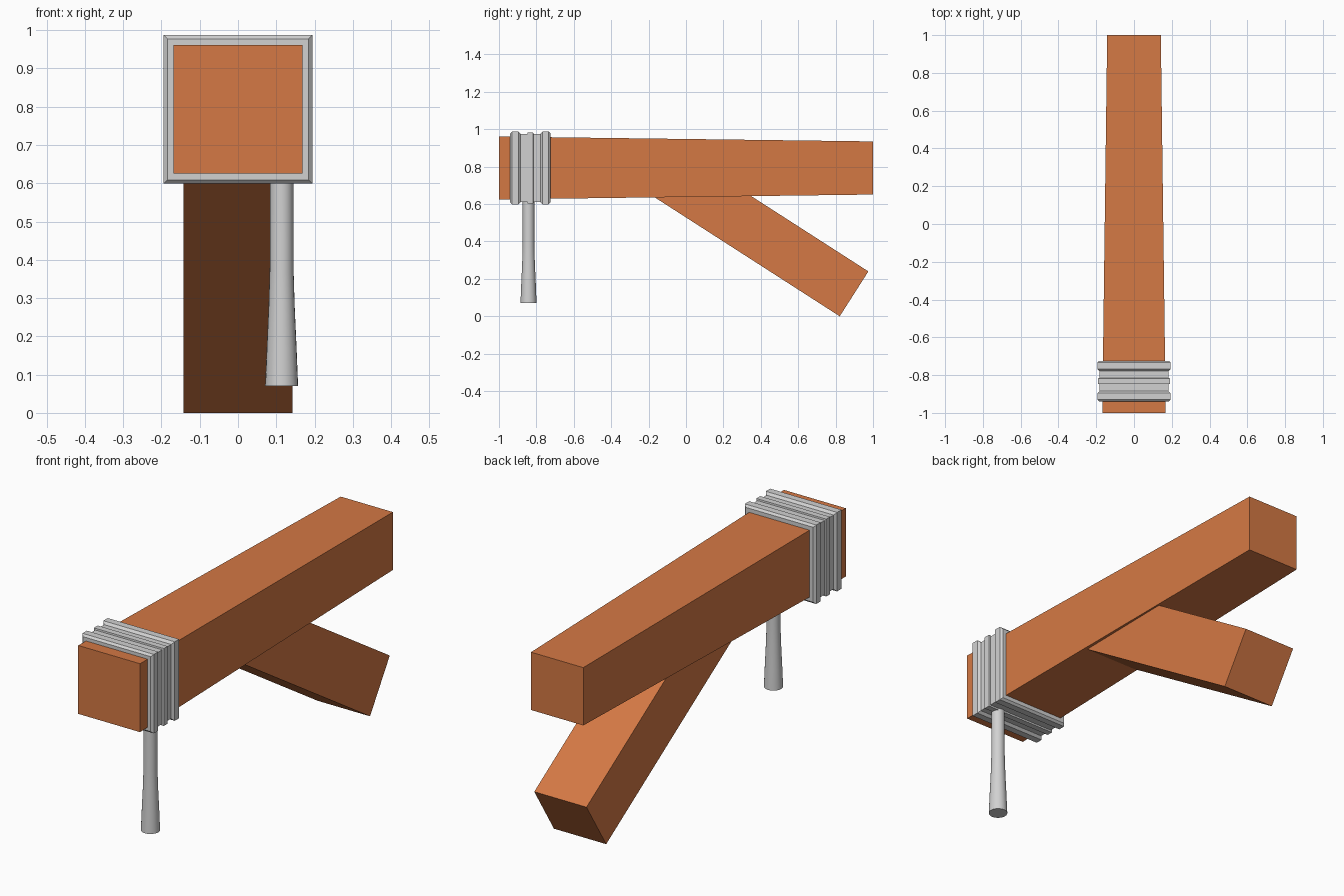
import bpy, bmesh, math

if "Cube" in bpy.data.objects:
    bpy.data.objects.remove(bpy.data.objects["Cube"])


def material(name, rgb):
    m = bpy.data.materials.new(name)
    m.diffuse_color = (*rgb, 1)
    m.use_nodes = True
    m.node_tree.nodes["Principled BSDF"].inputs["Base Color"].default_value = m.diffuse_color
    return m


WOOD = material("orange_wood", (0.66, 0.19, 0.058))
STEEL = material("light_grey_metal", (0.64, 0.64, 0.64))


def loft(name, rings, mat):
    """Skin a list of equal-sized vertex rings and cap both ends."""
    bm = bmesh.new()
    loops = [[bm.verts.new(p) for p in ring] for ring in rings]
    n = len(rings[0])
    for a, b in zip(loops, loops[1:]):
        for i in range(n):
            j = (i + 1) % n
            bm.faces.new((a[i], a[j], b[j], b[i]))
    bm.faces.new(loops[0])
    bm.faces.new(loops[-1])
    bmesh.ops.recalc_face_normals(bm, faces=bm.faces)
    mesh = bpy.data.meshes.new(name)
    bm.to_mesh(mesh)
    bm.free()
    mesh.materials.append(mat)
    obj = bpy.data.objects.new(name, mesh)
    bpy.context.collection.objects.link(obj)
    return obj


AXIS_Z = 0.793


def square(y, r):
    return [(x * r, y, AXIS_Z + z * r) for x, z in ((-1, -1), (1, -1), (1, 1), (-1, 1))]


# Tapered main beam
loft("main_beam", [square(-1, 0.168), square(1, 0.142)], WOOD)

# Slanted brace, running up into the beam
ang = math.atan2(0.63, -0.98)
dy, dz = math.cos(ang), math.sin(ang)
low, high = (0.822, 0.0), (0.975, 0.24)


def brace_ring(d):
    (y0, z0), (y1, z1) = [(y + dy * d, z + dz * d) for y, z in (low, high)]
    return [(-0.142, y0, z0), (0.142, y0, z0), (0.142, y1, z1), (-0.142, y1, z1)]


loft("brace", [brace_ring(0), brace_ring(1.22)], WOOD)

# Ribbed collar: two chamfered end bands and a thin middle rib
half = [(0.108, 0.184), (0.098, 0.194), (0.064, 0.194), (0.054, 0.184),
        (0.053, 0.182), (0.016, 0.182), (0.015, 0.190)]
profile = [(-d, r) for d, r in half] + [(d, r) for d, r in reversed(half)]
loft("collar", [square(-0.832 + d, r) for d, r in profile], STEEL)

# Flared round handle hanging from the collar
handle_profile = [(0.07, 0.043), (0.17, 0.039), (0.28, 0.034), (0.38, 0.031), (0.64, 0.031)]
N = 24
handle = loft("handle", [[(0.114 + r * math.cos(math.tau * i / N),
                           -0.842 + r * math.sin(math.tau * i / N), z) for i in range(N)]
                         for z, r in handle_profile], STEEL)
bpy.context.view_layer.objects.active = handle
handle.select_set(True)
bpy.ops.object.shade_smooth_by_angle(angle=math.radians(35))
